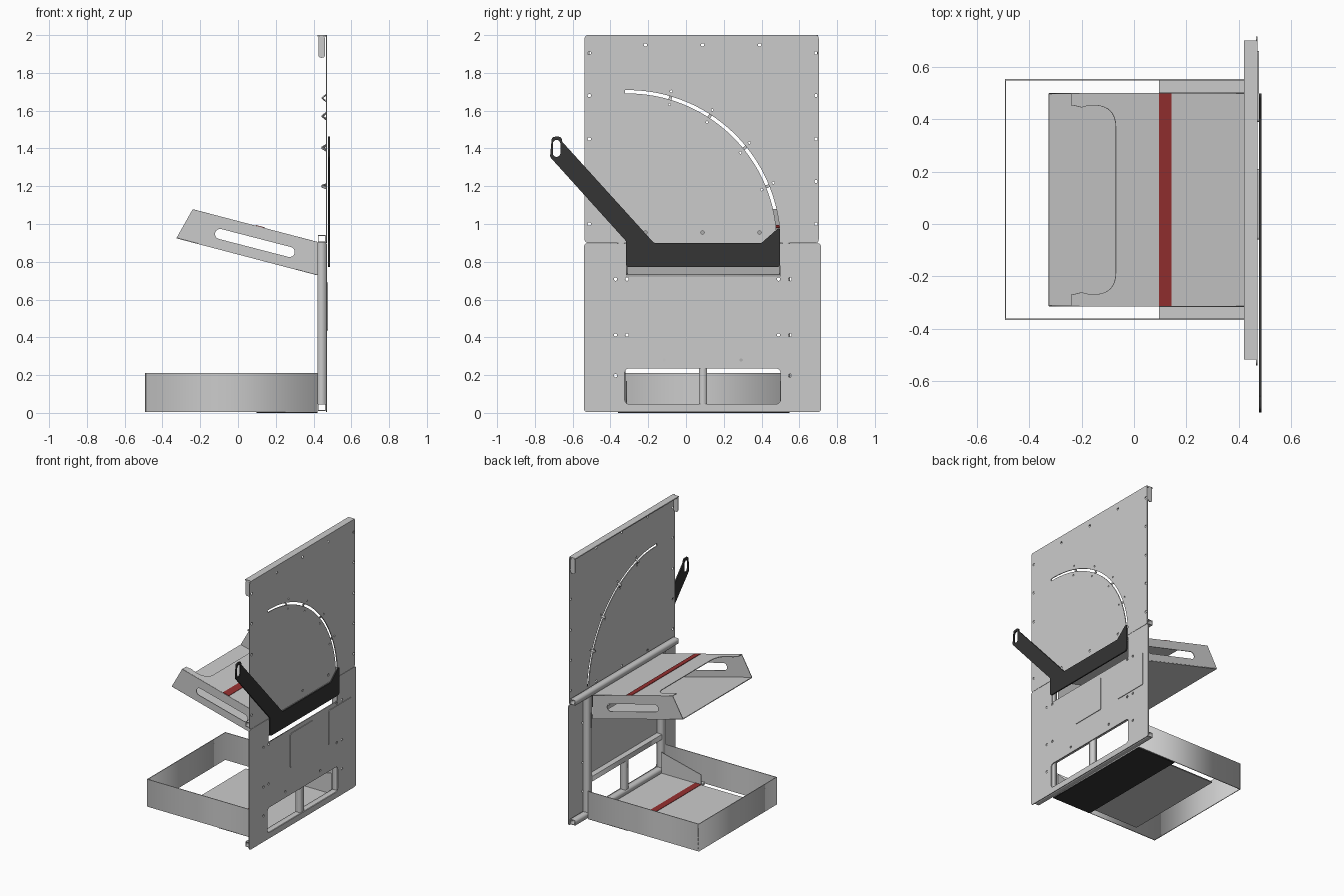
import bpy, bmesh, math
from mathutils import Matrix, Vector

cube = bpy.data.objects.get("Cube")
if cube:
    bpy.data.objects.remove(cube)


def material(name, rgb):
    m = bpy.data.materials.new(name)
    m.use_nodes = True
    m.diffuse_color = (*rgb, 1)
    m.node_tree.nodes["Principled BSDF"].inputs["Base Color"].default_value = (*rgb, 1)
    return m


GREY = material("light grey metal", (0.6, 0.6, 0.6))
BLACK = material("dark grey", (0.035, 0.035, 0.035))
RED = material("red stripe", (0.31, 0.03, 0.03))

X, Y, Z = Vector((1, 0, 0)), Vector((0, 1, 0)), Vector((0, 0, 1))


# Outline helpers
def rect(u0, u1, v0, v1):
    return [(u0, v0), (u1, v0), (u1, v1), (u0, v1)]


def rounded(points, radius, steps=5):
    out = []
    n = len(points)
    for i in range(n):
        p = Vector(points[i])
        a, b = Vector(points[i - 1]) - p, Vector(points[(i + 1) % n]) - p
        half = a.angle(b) / 2
        cut = min(radius / math.tan(half), a.length * 0.49, b.length * 0.49)
        s, e = p + a.normalized() * cut, p + b.normalized() * cut
        for k in range(steps + 1):
            t = k / steps
            out.append(tuple(s * (1 - t) ** 2 + p * 2 * t * (1 - t) + e * t * t))
    return out


def circle(u, v, r=0.009, n=12):
    return [(u + r * math.cos(math.tau * i / n), v + r * math.sin(math.tau * i / n))
            for i in range(n)]


def stadium(p, q, r, n=8):
    ang = math.atan2(q[1] - p[1], q[0] - p[0])
    out = []
    for c, start in ((q, ang - math.pi / 2), (p, ang + math.pi / 2)):
        for i in range(n + 1):
            t = start + math.pi * i / n
            out.append((c[0] + r * math.cos(t), c[1] + r * math.sin(t)))
    return out


# Flat sheet with holes, extruded along the normal of its own plane
def sheet(name, outlines, mat, u, v, origin, thick):
    cu = bpy.data.curves.new(name, "CURVE")
    cu.dimensions = "2D"
    cu.fill_mode = "BOTH"
    cu.extrude = thick / 2
    for pts in outlines:
        sp = cu.splines.new("POLY")
        sp.points.add(len(pts) - 1)
        for p, co in zip(sp.points, pts):
            p.co = (co[0], co[1], 0, 1)
        sp.use_cyclic_u = True
    tmp = bpy.data.objects.new(name + " helper", cu)
    bpy.context.collection.objects.link(tmp)
    deps = bpy.context.evaluated_depsgraph_get()
    mesh = bpy.data.meshes.new_from_object(tmp.evaluated_get(deps))
    bpy.data.objects.remove(tmp)
    mesh.transform(Matrix.Translation(origin) @ Matrix((u, v, u.cross(v))).transposed().to_4x4())
    bm = bmesh.new()
    bm.from_mesh(mesh)
    bmesh.ops.remove_doubles(bm, verts=bm.verts, dist=0.00001)
    bmesh.ops.recalc_face_normals(bm, faces=bm.faces)
    bm.to_mesh(mesh)
    bm.free()
    mesh.name = name
    mesh.materials.clear()
    mesh.materials.append(mat)
    ob = bpy.data.objects.new(name, mesh)
    bpy.context.collection.objects.link(ob)
    return ob


def side_sheet(name, outlines, x, thick, mat=GREY):
    return sheet(name, outlines, mat, Y, Z, Vector((x, 0, 0)), thick)


def cross_sheet(name, outlines, y, thick, mat=GREY):
    return sheet(name, outlines, mat, X, Z, Vector((0, y, 0)), thick)


def box(name, x0, x1, y0, y1, z0, z1, mat=GREY):
    return sheet(name, [rect(x0, x1, y0, y1)], mat, X, Y, Vector((0, 0, (z0 + z1) / 2)), z1 - z0)


# Upper panel with curved slot and fixing holes
ARC_Y, ARC_Z, ARC_R = -0.31, 0.9, 0.8


def on_arc(deg, r):
    a = math.radians(deg)
    return (ARC_Y + r * math.cos(a), ARC_Z + r * math.sin(a))


angles = [4 + 87 * i / 40 for i in range(41)]
slot = [on_arc(a, ARC_R + 0.009) for a in angles] + [on_arc(a, ARC_R - 0.009) for a in reversed(angles)]
detents = (22, 39, 57, 73.5)
upper = [rounded(rect(-0.537, 0.703, 0.9, 2.0), 0.02), slot]
upper += [circle(y, z) for y in (-0.512, 0.688) for z in (1.0, 1.225, 1.45, 1.68, 1.905)]
upper += [circle(y, z) for y in (-0.215, 0.088, 0.39) for z in (0.955, 1.948)]
upper += [circle(*on_arc(a + s * 0.4, ARC_R + s * 0.035), 0.006) for a in detents for s in (-1, 1)]
side_sheet("upper_panel", upper, 0.469, 0.006)

# Spring clips beside the slot
for i, a in enumerate(detents):
    y, z = on_arc(a, ARC_R)
    vee = [(0.466, -0.022), (0.443, 0), (0.466, 0.022), (0.466, 0.016), (0.45, 0), (0.466, -0.016)]
    radial = Vector((0, math.cos(math.radians(a)), math.sin(math.radians(a))))
    sheet(f"detent_clip_{i + 1}", [vee], GREY, X, radial, Vector((0, y, z)), 0.016)

# Top flange with hanging end tabs
box("top_flange", 0.42, 0.47, -0.517, 0.70, 1.992, 2.0)
tab = rounded([(0.425, 1.995), (0.425, 1.88), (0.46, 1.88), (0.46, 1.995)], 0.016)
for name, y in (("back", 0.697), ("front", -0.514)):
    cross_sheet(f"{name}_top_tab", [tab], y, 0.006)

# Lower panel with hand window and tray opening
lower = [rounded(rect(-0.54, 0.715, 0.004, 0.898), 0.02),
         rounded(rect(-0.325, 0.5, 0.047, 0.235), 0.025),
         rect(-0.315, 0.498, 0.722, 0.885)]
lower += [circle(y, z) for y in (-0.373, -0.313, 0.49, 0.55) for z in (0.412, 0.708)]
lower += [circle(y, 0.28) for y in (-0.115, 0.292)]
lower += [circle(y, 0.197) for y in (-0.373, 0.55)]
side_sheet("lower_panel", lower, 0.469, 0.006)
for i, y in enumerate((-0.06, 0.39)):
    side_sheet(f"cover_plate_{i + 1}", [rounded(rect(y, y + 0.27, 0.435, 0.69), 0.012)], 0.474, 0.005)

# Frame of hollow rails and posts
for name, z in (("upper", 0.903), ("lower", 0.01)):
    ring = [rect(0.423, 0.465, z, z + 0.038), rect(0.427, 0.461, z + 0.004, z + 0.034)]
    cross_sheet(f"{name}_rail", ring, 0.0925, 1.215)
for name, y in (("back", 0.528), ("front", -0.343)):
    box(f"{name}_post", 0.422, 0.465, y - 0.022, y + 0.022, 0.048, 0.903)
box("middle_rail", 0.423, 0.465, -0.321, 0.506, 0.262, 0.3)
box("window_post", 0.423, 0.465, 0.07, 0.11, 0.048, 0.262)

# Lever arm
lever = rounded([(-0.318, 0.772), (0.498, 0.772), (0.498, 0.975), (0.485, 0.975), (0.4, 0.9),
                 (-0.17, 0.9), (-0.655, 1.435), (-0.66, 1.462), (-0.71, 1.462), (-0.72, 1.355),
                 (-0.318, 0.91)], 0.018)
side_sheet("lever_arm", [lever, stadium((-0.685, 1.375), (-0.685, 1.425), 0.02)], 0.482, 0.01, BLACK)

# Tilted upper tray: deck with hand cutout, base, slotted sides
slope = Vector((0.66, 0, -0.173)).normalized()


def tilted(name, outlines, z, thick, mat=GREY):
    flat = [[((x - 0.42) / slope.x, y) for x, y in o] for o in outlines]
    return sheet(name, flat, mat, slope, Y, Vector((0.42, 0, z)), thick)


deck = [(0.42, -0.313), (0.42, 0.498), (-0.24, 0.498), (-0.24, 0.452)]
bay = rounded([(-0.24, 0.452), (-0.07, 0.452), (-0.07, -0.268), (-0.24, -0.268)], 0.15, 10)
bay = [p for p in bay if p[0] > -0.2]
deck += [(-0.23, 0.452)] + bay + [(-0.23, -0.268), (-0.24, -0.268), (-0.24, -0.313)]
tilted("tray_deck", [deck], 0.903, 0.005)
tilted("tray_stripe", [rect(0.095, 0.143, -0.313, 0.498)], 0.907, 0.004, RED)
tilted("tray_base", [rect(-0.325, 0.42, -0.313, 0.498)], 0.731, 0.005)
tray_side = [(-0.325, 0.927), (0.42, 0.73), (0.42, 0.905), (-0.24, 1.078)]
for name, y in (("back", 0.498), ("front", -0.313)):
    cross_sheet(f"{name}_tray_side", [tray_side, stadium((-0.095, 0.947), (0.273, 0.852), 0.027)], y, 0.005)

# Lower bin: three walls, stepped floor, stripe and dark pad beneath
box("bin_end_wall", -0.493, -0.488, -0.366, 0.553, 0.006, 0.21)
for name, y in (("back", 0.5505), ("front", -0.3635)):
    box(f"{name}_bin_wall", -0.49, 0.42, y - 0.0025, y + 0.0025, 0.006, 0.21)
floor = [(0.42, -0.363), (0.42, 0.55), (0.095, 0.55), (0.095, 0.498),
         (-0.285, 0.498), (-0.285, -0.313), (0.095, -0.313), (0.095, -0.363)]
sheet("bin_floor", [floor], GREY, X, Y, Vector((0, 0, 0.011)), 0.008)
box("bin_stripe", 0.095, 0.143, -0.313, 0.498, 0.015, 0.018, RED)
box("bin_pad", 0.097, 0.42, -0.36, 0.547, 0.0, 0.007, BLACK)
gusset = [(0.095, 0.012), (0.42, 0.012), (0.42, 0.17), (0.095, 0.09)]
for name, y in (("back", 0.5), ("front", -0.315)):
    cross_sheet(f"{name}_bin_gusset", [gusset], y, 0.005)
